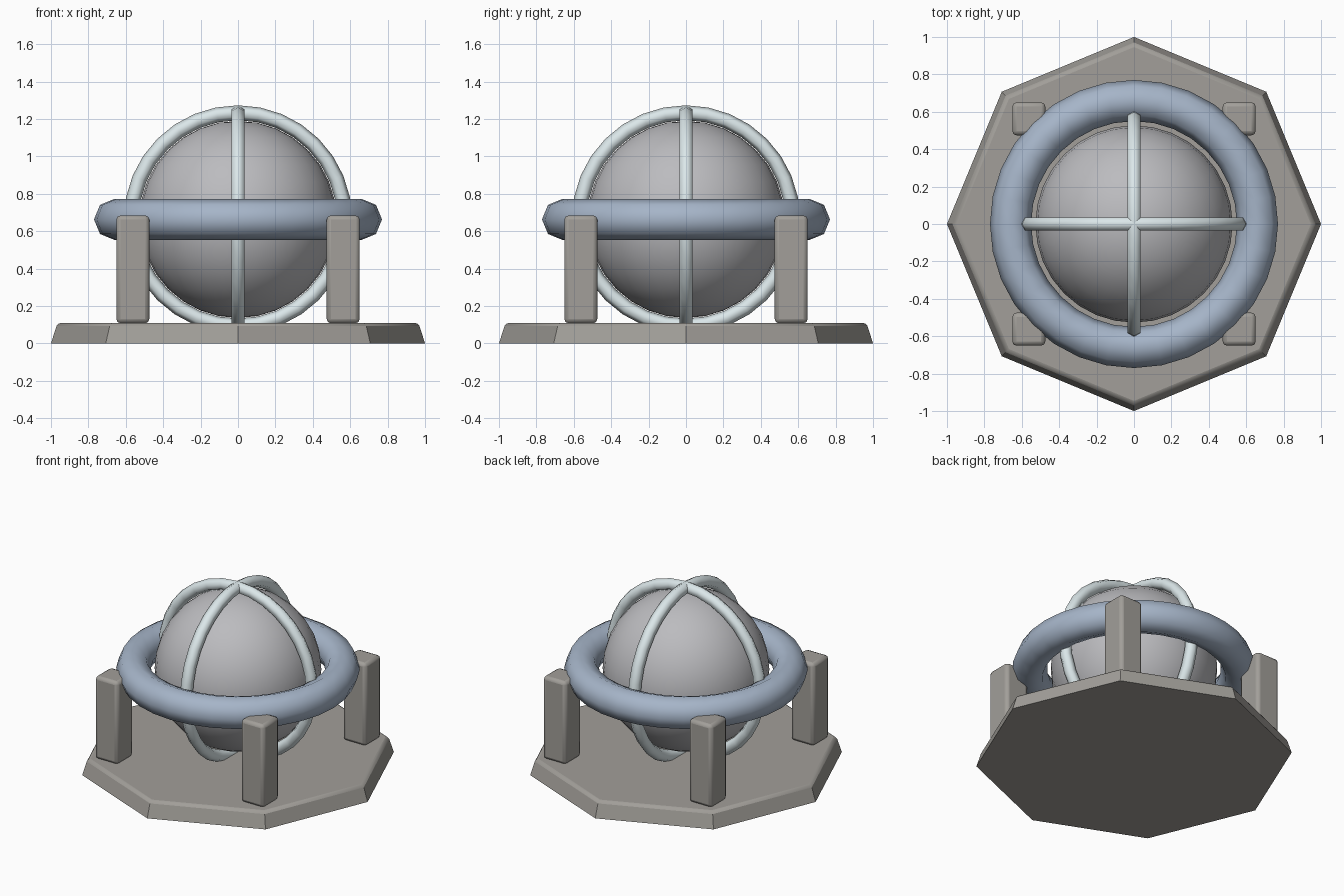
import bpy
from math import pi, radians

if "Cube" in bpy.data.objects:
    bpy.data.objects.remove(bpy.data.objects["Cube"])

CZ = 0.663  # height of the globe centre


def material(name, rgb):
    m = bpy.data.materials.new(name)
    m.diffuse_color = (*rgb, 1)
    m.use_nodes = True
    m.node_tree.nodes["Principled BSDF"].inputs["Base Color"].default_value = m.diffuse_color
    return m


STONE = material("stone", (0.36, 0.345, 0.32))
BLUE = material("blue_grey", (0.38, 0.46, 0.58))
PALE = material("pale_metal", (0.71, 0.80, 0.82))
GREY = material("globe_grey", (0.50, 0.50, 0.52))


def finish(name, mat, angle, bevel=0):
    ob = bpy.context.object
    ob.name = name
    ob.data.materials.append(mat)
    bpy.ops.object.transform_apply(location=False, rotation=True, scale=True)
    if bevel:
        mod = ob.modifiers.new("bevel", "BEVEL")
        mod.width = bevel
        mod.segments = 2
        mod.limit_method = 'ANGLE'
        mod.angle_limit = radians(50)
    bpy.ops.object.shade_smooth_by_angle(angle=radians(angle))
    return ob


def ring(name, mat, major, minor, major_n, minor_n, rot=(0, 0, 0)):
    bpy.ops.mesh.primitive_torus_add(major_radius=major, minor_radius=minor,
                                     major_segments=major_n, minor_segments=minor_n,
                                     location=(0, 0, CZ), rotation=rot)
    finish(name, mat, 80)


# Octagonal plinth, slightly tapered, corners on the axes
bpy.ops.mesh.primitive_cone_add(vertices=8, radius1=1.0, radius2=0.965, depth=0.11,
                                location=(0, 0, 0.055))
base = finish("base", STONE, 30)
mod = base.modifiers.new("bevel", "BEVEL")
mod.width = 0.018
mod.segments = 2
mod.limit_method = 'WEIGHT'
weights = base.data.attributes.new("bevel_weight_edge", 'FLOAT', 'EDGE')
for e in base.data.edges:
    if all(base.data.vertices[v].co.z > 0 for v in e.vertices):
        weights.data[e.index].value = 1.0

# Four square posts
for i, (sx, sy) in enumerate([(1, 1), (-1, 1), (-1, -1), (1, -1)]):
    bpy.ops.mesh.primitive_cube_add(size=1, location=(sx * 0.5625, sy * 0.5625, 0.396))
    bpy.context.object.scale = (0.176, 0.176, 0.576)
    finish(f"post_{i + 1}", STONE, 30, 0.022)

# Globe
bpy.ops.mesh.primitive_uv_sphere_add(segments=32, ring_count=16, radius=0.527,
                                     location=(0, 0, CZ))
finish("globe", GREY, 60)

# Thick horizontal ring and two thin vertical hoops
ring("horizon_ring", BLUE, 0.66, 0.11, 32, 8)
ring("hoop_front", PALE, 0.57, 0.04, 32, 6, (pi / 2, 0, 0))
ring("hoop_side", PALE, 0.57, 0.04, 32, 6, (pi / 2, 0, pi / 2))
